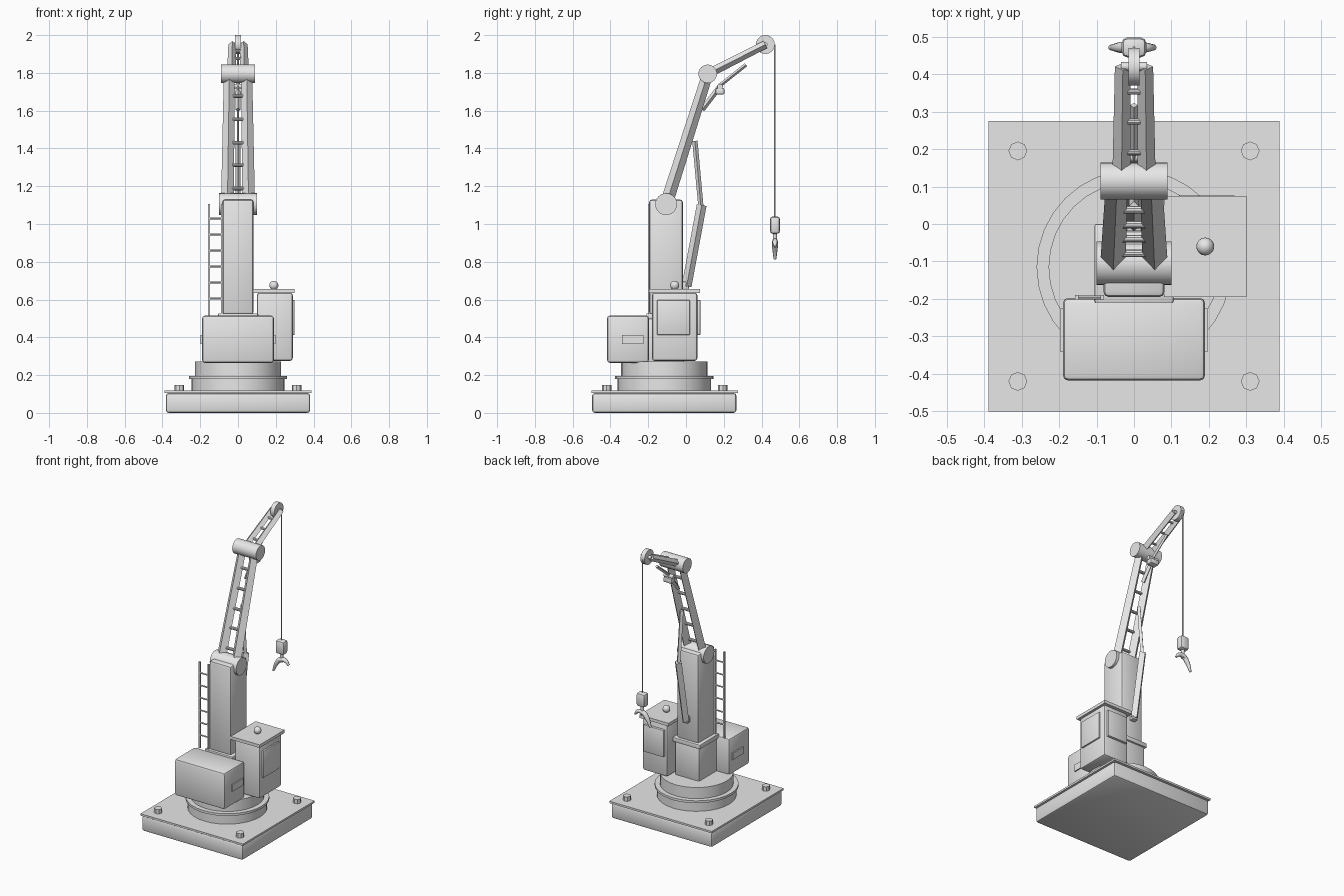
import bpy, bmesh, math
from mathutils import Vector, Matrix

cube = bpy.data.objects.get("Cube")
if cube:
    bpy.data.objects.remove(cube, do_unlink=True)

grey = bpy.data.materials.new("plain_grey")
grey.use_nodes = True
grey.diffuse_color = (0.8, 0.8, 0.8, 1)
grey.node_tree.nodes["Principled BSDF"].inputs["Base Color"].default_value = (0.8, 0.8, 0.8, 1)


def finish(name, bm):
    mesh = bpy.data.meshes.new(name)
    bm.normal_update()
    bm.to_mesh(mesh)
    bm.free()
    mesh.materials.append(grey)
    obj = bpy.data.objects.new(name, mesh)
    bpy.context.scene.collection.objects.link(obj)
    for poly in mesh.polygons:
        poly.use_smooth = True
    mesh.set_sharp_from_angle(angle=math.radians(32))
    return obj


def box(name, x, y, z, bevel=0.0):
    """Box from (min, max) pairs, with optional rounded edges."""
    bm = bmesh.new()
    bmesh.ops.create_cube(bm, size=1)
    spans = (x, y, z)
    for v in bm.verts:
        v.co = Vector([(a + b) / 2 + c * (b - a) for c, (a, b) in zip(v.co, spans)])
    if bevel:
        bmesh.ops.bevel(bm, geom=bm.edges[:], offset=bevel, segments=2,
                        profile=0.5, affect='EDGES')
    return finish(name, bm)


def rod(name, start, end, r, r2=None, sides=24):
    """Straight cylinder, cone or prism between two points."""
    a, b = Vector(start), Vector(end)
    turn = Vector((0, 0, 1)).rotation_difference(b - a).to_matrix().to_4x4()
    bm = bmesh.new()
    bmesh.ops.create_cone(bm, cap_ends=True, segments=sides, radius1=r,
                          radius2=r if r2 is None else r2, depth=(b - a).length,
                          matrix=Matrix.Translation((a + b) / 2) @ turn)
    return finish(name, bm)


def ball(name, centre, r):
    bm = bmesh.new()
    bmesh.ops.create_uvsphere(bm, u_segments=16, v_segments=10, radius=r,
                              matrix=Matrix.Translation(centre))
    return finish(name, bm)


MID = -0.115                       # centre of the base along y
SHOULDER = Vector((0, -0.105, 1.105))
ELBOW = Vector((0, 0.115, 1.795))
TIP = Vector((0, 0.42, 1.95))

# Base slab with deck plate and bolts
box("base_slab", (-0.382, 0.382), (-0.497, 0.267), (0, 0.105), 0.015)
box("base_deck", (-0.388, 0.388), (-0.5, 0.275), (0.105, 0.118))
for x in (-0.31, 0.31):
    for y in (-0.42, 0.195):
        rod("deck_bolt", (x, y, 0.115), (x, y, 0.148), 0.025, sides=8)

# Turntable
for name, r, low, high in (("turntable_base", 0.247, 0.115, 0.18),
                           ("turntable_rim", 0.26, 0.18, 0.196),
                           ("turntable_drum", 0.228, 0.196, 0.272)):
    rod(name, (0, MID, low), (0, MID, high), r, sides=32)

# Machinery house with side vents
box("machinery_house", (-0.19, 0.19), (-0.418, -0.197), (0.265, 0.515), 0.015)
for s in (-1, 1):
    box("house_vent", (s * 0.193 - 0.005, s * 0.193 + 0.005), (-0.34, -0.225), (0.365, 0.412))

# Mast on its pedestal
box("mast_pedestal", (-0.092, 0.092), (-0.205, -0.01), (0.265, 0.5), 0.008)
box("mast_collar", (-0.105, 0.105), (-0.21, 0.0), (0.497, 0.527), 0.004)
box("mast", (-0.082, 0.082), (-0.195, -0.017), (0.52, 1.13), 0.015)

# Ladder beside the mast
for x in (-0.153, -0.085):
    box("ladder_rail", (x - 0.005, x + 0.005), (-0.202, -0.19), (0.515, 1.105))
for i in range(6):
    z = 0.605 + i * 0.085
    rod("ladder_rung", (-0.153, -0.196, z), (-0.08, -0.196, z), 0.005, sides=8)

# Operator cab
box("cab_body", (0.1, 0.29), (-0.18, 0.06), (0.275, 0.637), 0.015)
box("cab_roof", (0.08, 0.3), (-0.195, 0.075), (0.635, 0.656))
box("cab_side_window", (0.285, 0.3), (-0.153, 0.02), (0.413, 0.597), 0.003)
box("cab_back_window", (0.118, 0.27), (0.055, 0.076), (0.413, 0.597), 0.003)
ball("roof_beacon", (0.19, -0.06, 0.675), 0.024)

# Pivots and tip pulley
for name, c, half, r in (("shoulder_pivot", SHOULDER, 0.1, 0.058),
                         ("elbow_pivot", ELBOW, 0.09, 0.049),
                         ("tip_pulley", TIP, 0.015, 0.05)):
    off = Vector((half, 0, 0))
    rod(name, c - off, c + off, r)
rod("pulley_axle", TIP - Vector((0.035, 0, 0)), TIP + Vector((0.035, 0, 0)), 0.012, sides=12)

# Twin diamond-section beams of boom and jib
for s in (-1, 1):
    rod("boom_beam", SHOULDER + Vector((s * 0.056, 0, 0)),
        ELBOW + Vector((s * 0.046, 0, 0)), 0.034, 0.029, 4)
    rod("jib_beam", ELBOW + Vector((s * 0.034, 0, 0)),
        TIP + Vector((s * 0.03, 0, 0)), 0.024, 0.021, 4)


def cross_bars(name, a, b, steps, half, r):
    for t in steps:
        p, off = a.lerp(b, t), Vector((half, 0, 0))
        rod(name, p - off, p + off, r, sides=10)


cross_bars("boom_rung", SHOULDER, ELBOW, (0.12, 0.3, 0.47, 0.65, 0.83), 0.05, 0.01)
cross_bars("jib_rung", ELBOW, TIP, (0.25, 0.52, 0.78), 0.03, 0.008)

# Main lifting ram
rod("main_ram_barrel", (0, 0.003, 0.67), (0, 0.083, 1.1), 0.026, sides=4)
rod("main_ram_piston", (0, 0.08, 1.08), (0, 0.047, 1.44), 0.014, sides=4)
box("main_ram_foot", (-0.02, 0.02), (-0.03, 0.015), (0.655, 0.695), 0.005)

# Jib ram and its bracket
rod("jib_ram_barrel", (0, 0.085, 1.605), (0, 0.185, 1.735), 0.014, sides=4)
rod("jib_ram_piston", (0, 0.175, 1.73), (0, 0.317, 1.843), 0.01, sides=4)
box("jib_ram_bracket", (-0.032, 0.032), (0.157, 0.203), (1.685, 1.72), 0.008)
rod("jib_ram_pin", (-0.035, 0.18, 1.728), (0.035, 0.18, 1.728), 0.014, sides=12)

# Cable and hook block
rod("cable", (0, 0.47, 1.03), (0, 0.47, 1.95), 0.004, sides=8)
box("hook_block", (-0.033, 0.033), (0.444, 0.498), (0.948, 1.04), 0.016)
rod("hook_shank", (0, 0.471, 0.89), (0, 0.471, 0.955), 0.011, sides=12)

# Curved hook, a tapering tube
path = bpy.data.curves.new("hook_path", 'CURVE')
path.dimensions = '3D'
path.bevel_depth = 0.015
path.bevel_resolution = 2
path.use_fill_caps = True
points = [(0.055, 0.88, 0.5), (0.03, 0.905, 0.9), (-0.005, 0.905, 1.1),
          (-0.035, 0.875, 1), (-0.062, 0.815, 0.5)]
spline = path.splines.new('BEZIER')
spline.bezier_points.add(len(points) - 1)
for p, (x, z, size) in zip(spline.bezier_points, points):
    p.co = (x, 0.471, z)
    p.radius = size
    p.handle_left_type = p.handle_right_type = 'AUTO'
path.materials.append(grey)
hook = bpy.data.objects.new("hook", path)
bpy.context.scene.collection.objects.link(hook)
